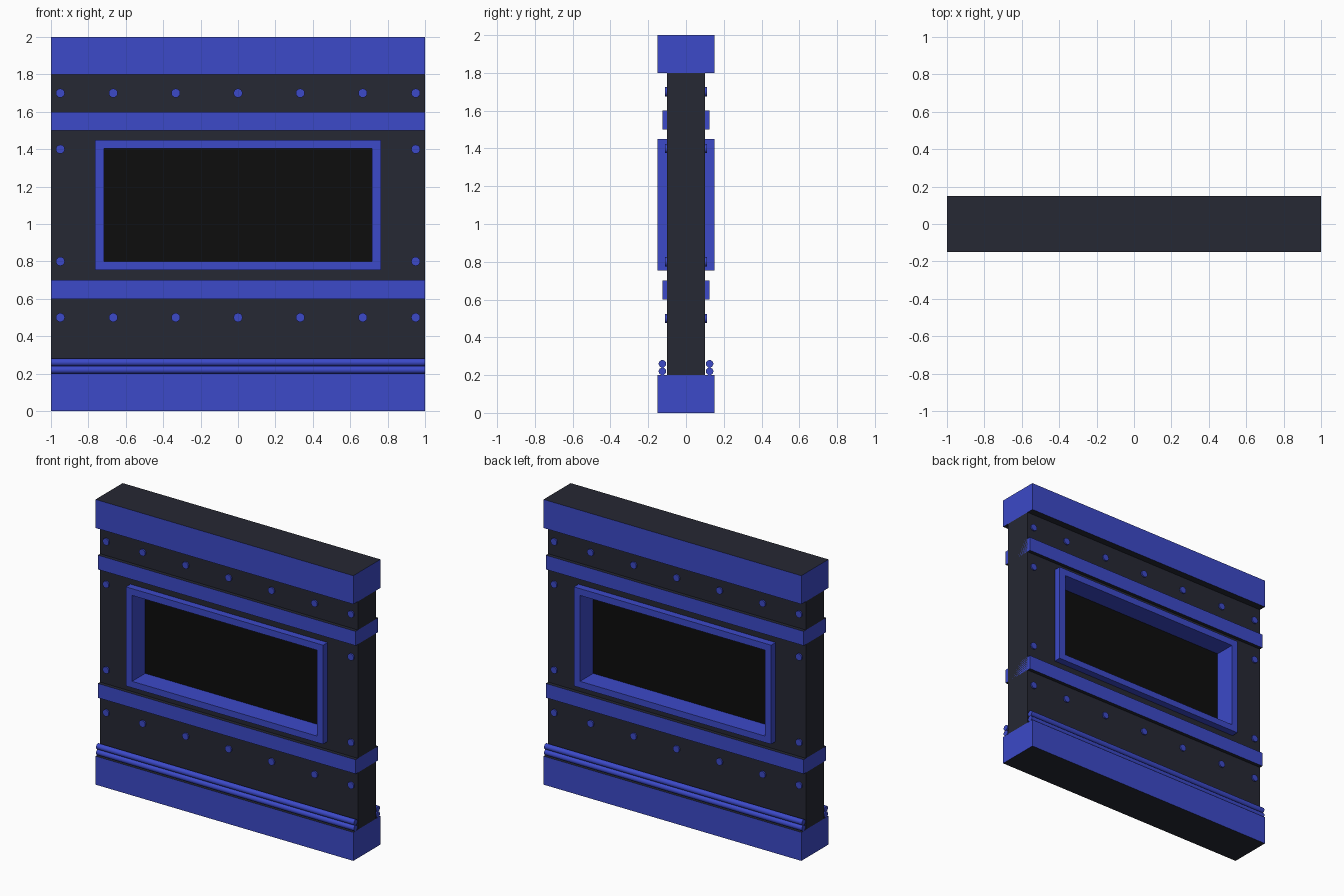
import bpy, bmesh
from mathutils import Matrix, Vector

if "Cube" in bpy.data.objects:
    bpy.data.objects.remove(bpy.data.objects["Cube"])


def material(name, rgb):
    m = bpy.data.materials.new(name)
    m.diffuse_color = (*rgb, 1)
    m.use_nodes = True
    m.node_tree.nodes["Principled BSDF"].inputs["Base Color"].default_value = m.diffuse_color
    return m


BLUE = material("blue_trim", (0.045, 0.067, 0.58))
DARK = material("dark_panel", (0.019, 0.021, 0.033))
BLACK = material("window_black", (0.004, 0.004, 0.004))


def finish(bm, name, *mats):
    bmesh.ops.recalc_face_normals(bm, faces=bm.faces)
    me = bpy.data.meshes.new(name)
    bm.to_mesh(me)
    bm.free()
    for m in mats:
        me.materials.append(m)
    ob = bpy.data.objects.new(name, me)
    bpy.context.collection.objects.link(ob)
    return ob


def beam(name, half_x, half_y, z0, z1, side, cap=None):
    """Box; horizontal faces take the cap material."""
    bm = bmesh.new()
    bmesh.ops.create_cube(bm, size=1, matrix=Matrix.Translation((0, 0, (z0 + z1) / 2))
                          @ Matrix.Diagonal((2 * half_x, 2 * half_y, z1 - z0, 1)))
    bm.normal_update()
    for f in bm.faces:
        f.material_index = int(cap is not None and abs(f.normal.z) > 0.5)
    return finish(bm, name, side, cap or side)


def ring(name, outer, inner, half_y, mat):
    """Rectangular frame; outer and inner are (half_x, z0, z1)."""
    bm = bmesh.new()

    def loop(r, y):
        x, a, b = r
        return [bm.verts.new((px, y, pz)) for px, pz in ((-x, a), (x, a), (x, b), (-x, b))]

    loops = [loop(outer, -half_y), loop(inner, -half_y), loop(inner, half_y), loop(outer, half_y)]
    for k in range(4):
        p, q = loops[k], loops[(k + 1) % 4]
        for i in range(4):
            j = (i + 1) % 4
            bm.faces.new((p[i], p[j], q[j], q[i]))
    return finish(bm, name, mat)


def cylinders(name, items, segments):
    """Joined cylinders from (centre, axis, radius, length)."""
    bm = bmesh.new()
    for c, axis, r, length in items:
        rot = Vector((0, 0, 1)).rotation_difference(Vector(axis)).to_matrix().to_4x4()
        bmesh.ops.create_cone(bm, cap_ends=True, segments=segments, radius1=r, radius2=r,
                              depth=length, matrix=Matrix.Translation(c) @ rot)
    ob = finish(bm, name, BLUE)
    bpy.ops.object.select_all(action='DESELECT')
    ob.select_set(True)
    bpy.context.view_layer.objects.active = ob
    bpy.ops.object.shade_smooth_by_angle()


# Wall body with window opening, frame and pane
opening = (0.765, 0.755, 1.45)
ring("wall_body", (1, 0.2, 1.8), opening, 0.1, DARK)
ring("window_frame", opening, (0.717, 0.8, 1.4025), 0.15, BLUE)
beam("window_pane", 0.717, 0.004, 0.8, 1.4025, BLACK)

# Base, top beam and horizontal bands
beam("base_beam", 1, 0.15, 0, 0.2, BLUE, DARK)
beam("top_beam", 1, 0.15, 1.8, 2, BLUE, DARK)
beam("lower_band", 1, 0.125, 0.6, 0.7, BLUE, DARK)
beam("upper_band", 1, 0.125, 1.5, 1.6, BLUE, DARK)

# Pipes along the base, both sides
cylinders("base_pipes", [((0, s * 0.125, z), (1, 0, 0), 0.02, 2)
                         for s in (-1, 1) for z in (0.22, 0.26)], 16)

# Rivets on both sides
row = (-0.95, -0.667, -0.333, 0, 0.333, 0.667, 0.95)
spots = [(x, z) for z in (0.5, 1.7) for x in row]
spots += [(x, z) for z in (0.8, 1.4) for x in (-0.95, 0.95)]
cylinders("rivets", [((x, s * 0.1, z), (0, 1, 0), 0.024, 0.02)
                     for s in (-1, 1) for x, z in spots], 16)
